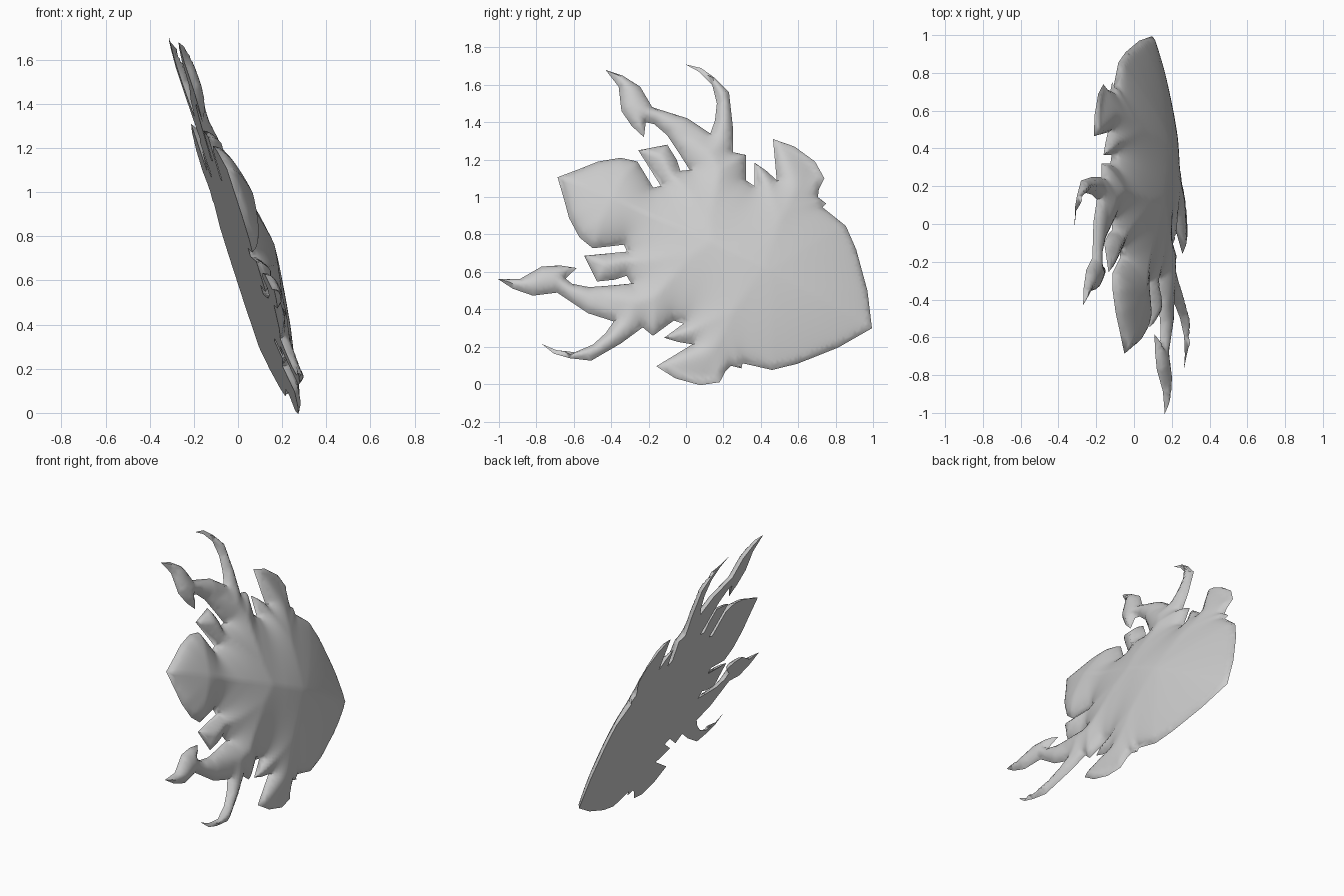
import bpy
import math
from mathutils import Matrix, Vector
from mathutils.geometry import delaunay_2d_cdt, intersect_point_line

default = bpy.data.objects.get("Cube")
if default:
    bpy.data.objects.remove(default, do_unlink=True)

# Tilted frame of the sheet: across the mirror line, along it, and out of it
across = Vector((-0.325, 0.432, 0.841)).normalized()
outward = Vector((0.942, 0.075, 0.326))
outward = (outward - across * outward.dot(across)).normalized()
along = outward.cross(across)
origin = across * 0.65 + outward * 0.261

# Rim of one half, part by part, as side elevation points (y, z)
back_rim = [(1, .31), (.97, .5), (.91, .72), (.855, .845), (.73, .945), (.75, .965), (.705, 1)]
side_flap = [(.71, 1.04), (.74, 1.1), (.69, 1.19), (.58, 1.27), (.465, 1.31), (.485, 1.09)]
small_spike = [(.43, 1.14), (.365, 1.185), (.365, 1.06), (.32, 1.09), (.32, 1.225)]
rear_horn = [(.25, 1.24), (.25, 1.38), (.23, 1.56), (.15, 1.64), (.08, 1.69), (-.005, 1.71),
             (.07, 1.67), (.14, 1.6), (.165, 1.5), (.155, 1.41), (.13, 1.34)]
front_horn = [(.01, 1.42), (-.18, 1.48), (-.245, 1.59), (-.34, 1.65), (-.43, 1.68),
              (-.36, 1.59), (-.345, 1.46), (-.29, 1.38), (-.225, 1.32), (-.215, 1.4),
              (-.17, 1.39), (-.1, 1.33), (-.04, 1.24), (.02, 1.145)]
square_spike = [(-.03, 1.14), (-.05, 1.2), (-.1, 1.28), (-.255, 1.25), (-.135, 1.06)]
head_plate = [(-.175, 1.05), (-.26, 1.19), (-.35, 1.21), (-.47, 1.19), (-.57, 1.15), (-.69, 1.1)]


def to_sheet(y, z):
    """Position in the base plane that appears at a side elevation point."""
    x = (outward.dot(origin) - outward.y * y - outward.z * z) / outward.x
    offset = Vector((x, y, z)) - origin
    return Vector((offset.dot(across), offset.dot(along)))


def rim_distance(spot, rim):
    """Distance from a spot to the nearest rim edge."""
    nearest = math.inf
    for a, b in zip(rim, rim[1:]):
        foot, factor = intersect_point_line(spot, a, b)
        foot = a.lerp(b, min(1, max(0, factor)))
        nearest = min(nearest, (spot - foot.to_2d()).length)
    return nearest


def sheet_height(spot, rim):
    """Broad dome blended into an edge that curls down to the base plane."""
    v, u = spot
    length = 0.83 if u < 0.05 else 1.04
    fall = abs((u - 0.05) / length) ** 1.5 + abs(v / 0.7) ** 1.4
    floor = 0.01 + 0.04 * min(1, max(0, (u + 0.1) / 0.5))
    dome = floor + (0.19 - floor) * max(0, 1 - fall)
    curl = 0.3 * rim_distance(spot, rim) ** 0.6 + 1e-6
    return (dome ** -4 + curl ** -4) ** -0.25


def build_half_shell(outline, step):
    """Fill the half outline with an even grid, as a domed top and a flat underside."""
    rim = [to_sheet(y, z) for y, z in outline]
    rim[0].x = rim[-1].x = 0
    count = len(rim)
    edges = [(i, (i + 1) % count) for i in range(count)]
    low, high = rim[0].y, rim[-1].y
    rows = round((high - low) / step)
    points = list(rim)
    for row in range(1, rows):
        for column in range(round(0.9 / step)):
            spot = Vector((column * step, low + (high - low) * row / rows))
            if rim_distance(spot, rim) > step * 0.35:
                points.append(spot)
    verts, _, faces, *_ = delaunay_2d_cdt(points, edges, [], 1, 1e-5)
    used = sorted({i for face in faces for i in face})
    index = {old: new for new, old in enumerate(used)}
    top = [(*verts[i], sheet_height(verts[i], rim)) for i in used]
    underside = [(*verts[i], 0) for i in used]
    top_faces = [[index[i] for i in face] for face in faces]
    under_faces = [[i + len(used) for i in reversed(face)] for face in top_faces]
    mesh = bpy.data.meshes.new("shell")
    mesh.from_pydata(top + underside, [], top_faces + under_faces)
    return mesh


# Domed shell with its horns, spikes and flaps, mirrored over the centre line
outline = back_rim + side_flap + small_spike + rear_horn + front_horn + square_spike + head_plate
shell = bpy.data.objects.new("shell", build_half_shell(outline, 0.02))
bpy.context.collection.objects.link(shell)
frame = Matrix((across, along, outward)).transposed().to_4x4()
shell.matrix_world = Matrix.Translation(origin) @ frame
mirror = shell.modifiers.new("other_half", 'MIRROR')
mirror.use_axis = (True, False, False)
mirror.merge_threshold = 0.001

# Plain grey surface
grey = bpy.data.materials.new("light_grey")
grey.use_nodes = True
grey.diffuse_color = (0.6, 0.6, 0.6, 1)
grey.node_tree.nodes["Principled BSDF"].inputs["Base Color"].default_value = (0.6, 0.6, 0.6, 1)
shell.data.materials.append(grey)

bpy.context.view_layer.objects.active = shell
shell.select_set(True)
bpy.ops.object.shade_smooth_by_angle(angle=math.radians(60))
